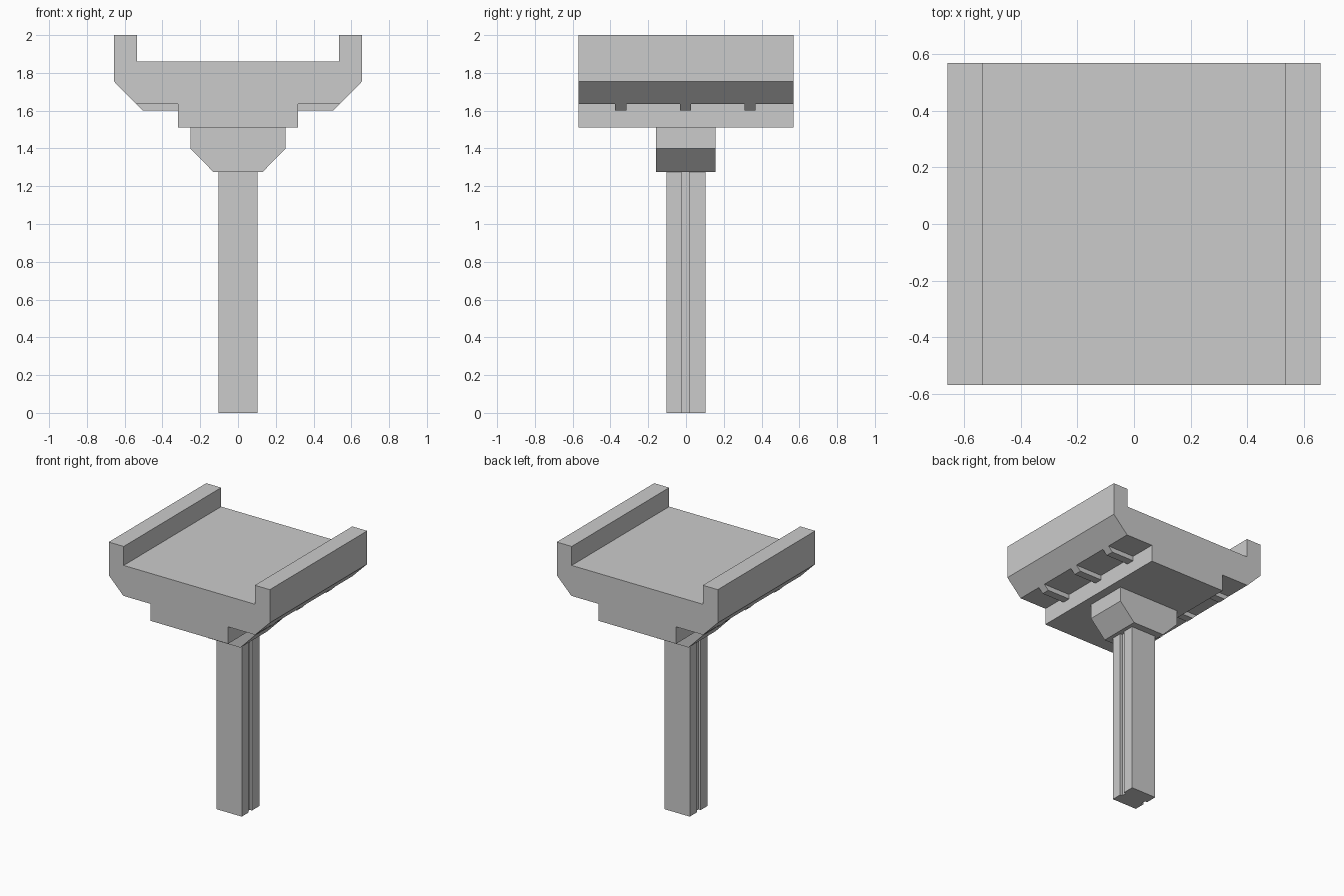
import bpy, bmesh
from mathutils import Vector

if "Cube" in bpy.data.objects:
    bpy.data.objects.remove(bpy.data.objects["Cube"])


def prism(name, profile, direction, place):
    """Extrude a closed 2D profile along direction; place maps 2D to 3D."""
    bm = bmesh.new()
    face = bm.faces.new([bm.verts.new(place(a, b)) for a, b in profile])
    ext = bmesh.ops.extrude_face_region(bm, geom=[face])
    verts = [g for g in ext["geom"] if isinstance(g, bmesh.types.BMVert)]
    bmesh.ops.translate(bm, verts=verts, vec=Vector(direction))
    bmesh.ops.recalc_face_normals(bm, faces=bm.faces)
    mesh = bpy.data.meshes.new(name)
    bm.to_mesh(mesh)
    bm.free()
    obj = bpy.data.objects.new(name, mesh)
    bpy.context.collection.objects.link(obj)
    return obj


def mirrored(half):
    """Close a right-hand half profile with its left-hand mirror."""
    return half + [(-x, z) for x, z in reversed(half)]


def along_y(name, profile, y0, y1):
    return prism(name, profile, (0, y1 - y0, 0), lambda x, z: (x, y0, z))


# Deck: side walls, sloped haunches and central girder
deck_half = [(0.317, 1.51), (0.317, 1.635), (0.538, 1.635), (0.657, 1.755),
             (0.657, 2.0), (0.535, 2.0), (0.535, 1.86)]
along_y("bridge_deck", mirrored(deck_half), -0.568, 0.568)

# Ribs under both deck overhangs
rib = [(0.317, 1.60), (0.503, 1.60), (0.538, 1.635), (0.317, 1.635)]
for i, y in enumerate((-0.345, -0.003, 0.339)):
    for side, s in (("right", 1), ("left", -1)):
        along_y(f"{side}_rib_{i + 1}", [(s * x, z) for x, z in rib],
                y - 0.03, y + 0.03)

# Pier cap with tapered underside
cap_half = [(0.13, 1.275), (0.252, 1.40), (0.252, 1.51)]
along_y("pier_cap", mirrored(cap_half), -0.158, 0.156)

# Square column with a shallow vertical groove on each side
r, d = 0.103, 0.018
column_half = [(r, -r), (r, -0.024), (r - d, -0.024),
               (r - d, 0.016), (r, 0.016), (r, r)]
prism("pier_column", mirrored(column_half), (0, 0, 1.275),
      lambda x, y: (x, y, 0))
